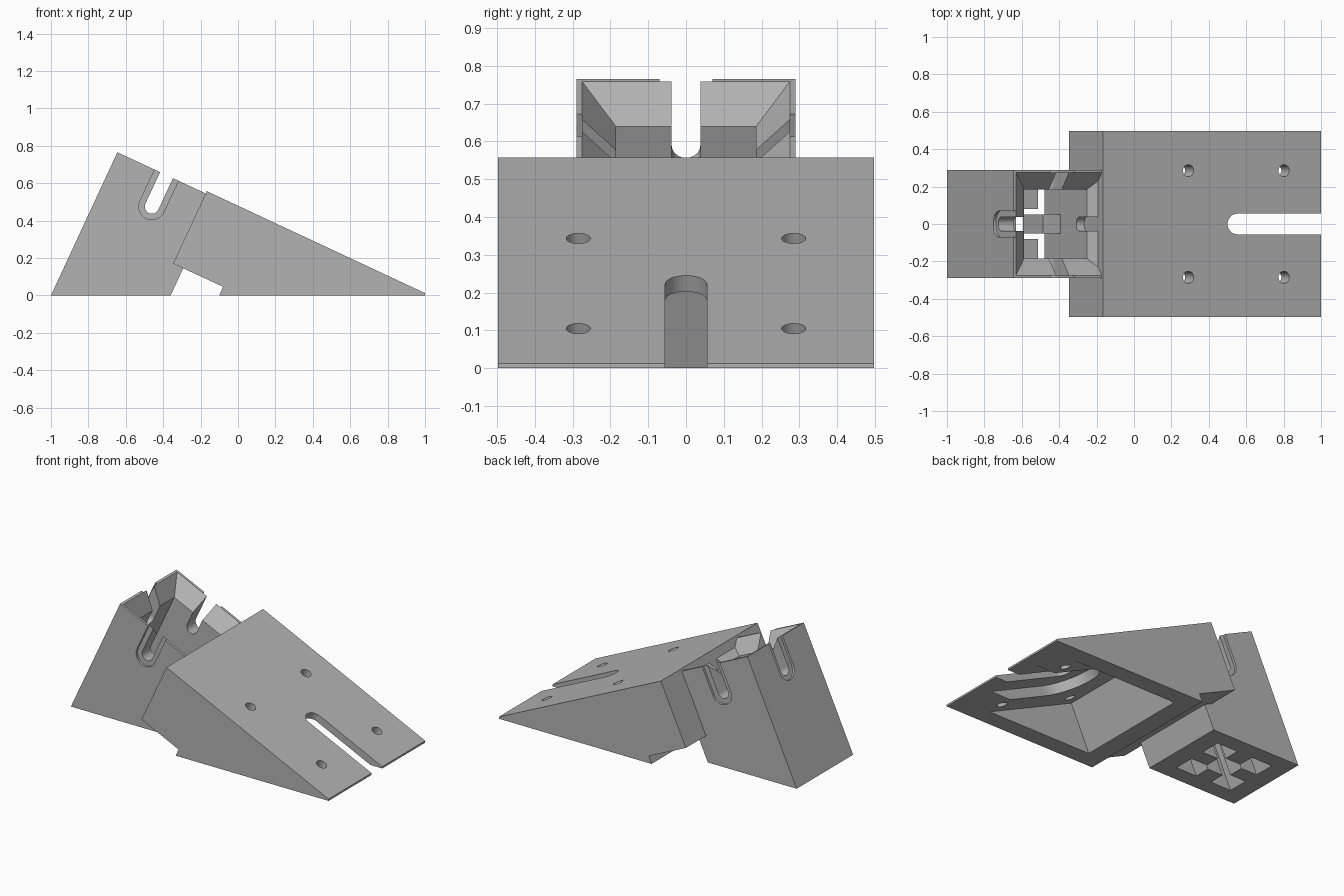
import bpy, bmesh
from math import cos, sin, pi, radians
from mathutils import Matrix, Vector

cube = bpy.data.objects.get("Cube")
if cube:
    bpy.data.objects.remove(cube, do_unlink=True)

grey = bpy.data.materials.new("plain grey")
grey.use_nodes = True
colour = (0.45, 0.45, 0.45, 1)
grey.diffuse_color = colour
grey.node_tree.nodes["Principled BSDF"].inputs["Base Color"].default_value = colour


def frame(x, y, z, origin=(0, 0, 0)):
    """Matrix whose axes are the given directions."""
    m = Matrix((x, y, z)).transposed().to_4x4()
    m.translation = Vector(origin)
    return m


# Working frames: along the slope, tower axis, wall slots, side profile
c, s = cos(radians(25)), sin(radians(25))
SLOPE = frame((c, 0, -s), (0, 1, 0), (s, 0, c), (-0.645, 0, 0.765))
TOWER = SLOPE @ Matrix.Translation((0.29, 0, 0))
WALL = frame((0, 0, 1), (1, 0, 0), (0, 1, 0))
SIDE = frame((1, 0, 0), (0, 0, 1), (0, -1, 0))


def prism(name, points, low, high, matrix, taper=1.0):
    """Extrude a 2D outline from low to high, scaling the far end."""
    bm = bmesh.new()
    a = [bm.verts.new(matrix @ Vector((x, y, low))) for x, y in points]
    b = [bm.verts.new(matrix @ Vector((x * taper, y * taper, high))) for x, y in points]
    bm.faces.new(a)
    bm.faces.new(b)
    for i in range(len(a)):
        j = (i + 1) % len(a)
        bm.faces.new((a[i], a[j], b[j], b[i]))
    bmesh.ops.recalc_face_normals(bm, faces=bm.faces)
    mesh = bpy.data.meshes.new(name)
    bm.to_mesh(mesh)
    bm.free()
    mesh.materials.append(grey)
    obj = bpy.data.objects.new(name, mesh)
    bpy.context.collection.objects.link(obj)
    return obj


def square(h):
    return [(-h, -h), (h, -h), (h, h), (-h, h)]


def circle(r, x, y, n=32):
    return [(x + r * cos(2 * pi * i / n), y + r * sin(2 * pi * i / n)) for i in range(n)]


def u_shape(r, x, end, n=20):
    """Slot outline, round at x and open towards end."""
    arc = [(x + r * cos(t), r * sin(t)) for t in (pi / 2 + pi * i / n for i in range(n + 1))]
    return [(end, r)] + arc + [(end, -r)]


def activate(obj):
    bpy.ops.object.select_all(action="DESELECT")
    obj.select_set(True)
    bpy.context.view_layer.objects.active = obj


def carve(obj, cutters):
    activate(obj)
    for cutter in cutters:
        cutter.hide_render = True
        mod = obj.modifiers.new("cut", "BOOLEAN")
        mod.operation = "DIFFERENCE"
        mod.solver = "EXACT"
        mod.object = cutter
        bpy.ops.object.modifier_apply(modifier=mod.name)
        bpy.data.objects.remove(cutter, do_unlink=True)
    bpy.ops.object.shade_smooth_by_angle(angle=radians(30))


# Leaning square tower
right = 0.58
tower = prism("tower", [(-1, 0), (-0.36, 0), (-0.645 + right * c, 0.765 - right * s),
                        (-0.645, 0.765)], -0.29, 0.29, SIDE)

# Shaft outline with a rib in the middle of each side
corner = [(0.08, 0.05), (0.185, 0.05), (0.185, 0.185), (0.05, 0.185), (0.05, 0.08)]
ribbed = []
for k in range(4):
    turn = Matrix.Rotation(k * pi / 2, 2)
    ribbed += [tuple(turn @ Vector(p)) for p in corner]

cuts = [
    prism("funnel_cutter", square(0.295), 0.02, -0.095, TOWER, 0.18 / 0.295),
    prism("shaft_cutter", square(0.185), -0.42, -0.05, TOWER),
    prism("ribbed_shaft_cutter", ribbed, -1.3, -0.4, TOWER),
]
# Wall slots with a shallow recess on each outer face
for k in range(4):
    m = TOWER @ Matrix.Rotation(k * pi / 2, 4, "Z") @ WALL
    cuts.append(prism("slot_cutter", u_shape(0.038, -0.185, 0.1), 0.1, 0.4, m))
    cuts.append(prism("recess_cutter", u_shape(0.07, -0.185, 0.1), 0.275, 0.4, m))
carve(tower, cuts)

# Wedge ramp with a notch underneath
wedge = prism("wedge_ramp", [(-0.167, 0.557), (-0.347, 0.17), (-0.08, 0.046), (-0.1, 0),
                             (1, 0), (1, 0.012)], -0.497, 0.497, SIDE)
hollow = [(0.02 - 0.1 * s, -0.1 * c), (0.151, 0.287), (0.77 + 0.1 * c / s, -0.1)]
cuts = [
    prism("hollow_cutter", hollow, -0.385, 0.385, SIDE),
    prism("slot_cutter", u_shape(0.055, 1.313, 2.5), -0.9, 0.2, SLOPE),
    prism("wide_recess_cutter", u_shape(0.2, 1.313, 2.5), -0.34, -0.034, SLOPE),
]
for u in (1.026, 1.59):
    for y in (-0.285, 0.285):
        cuts.append(prism("hole_cutter", circle(0.032, u, y), -0.6, 0.2, SLOPE))
carve(wedge, cuts)
